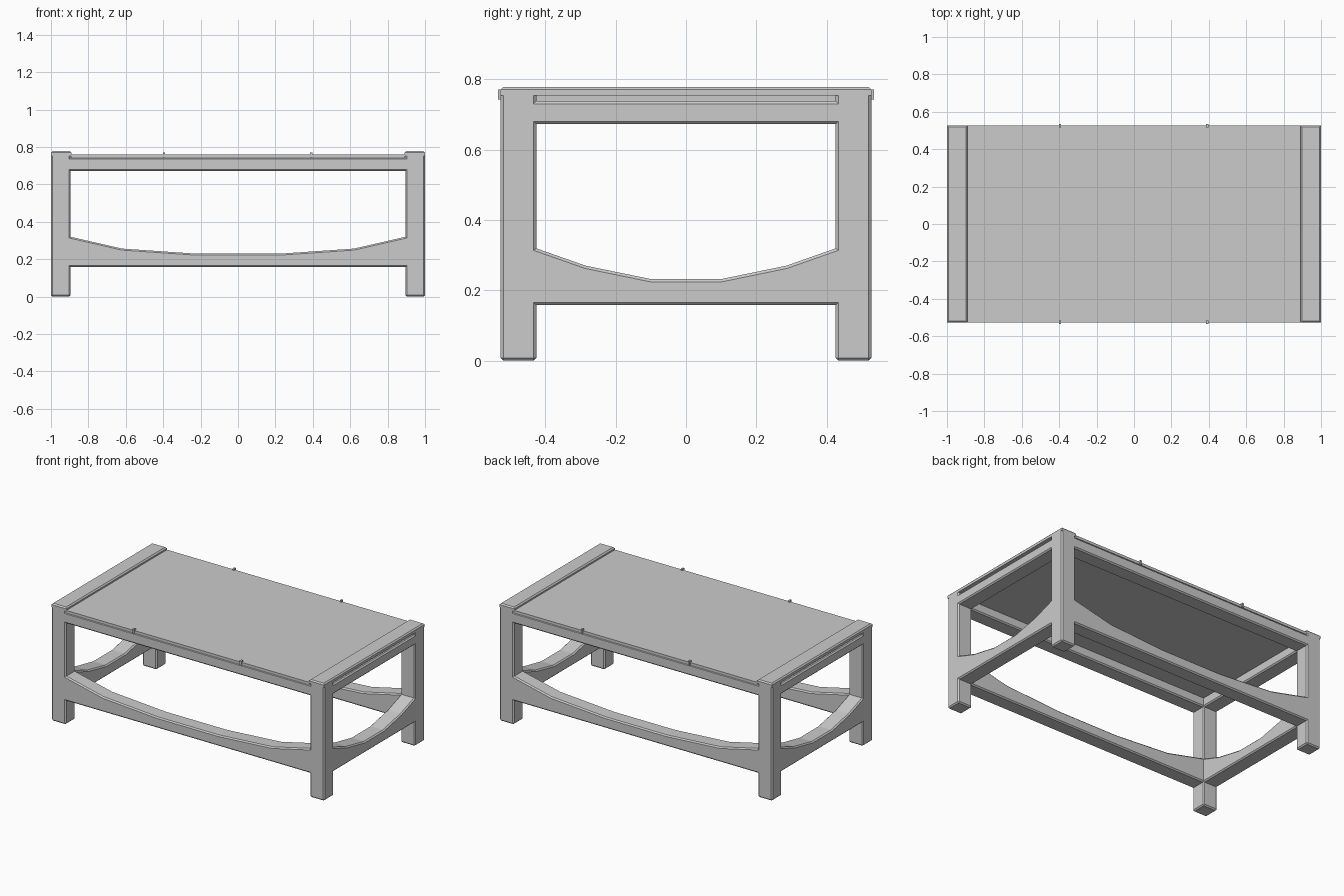
import bpy, bmesh

if "Cube" in bpy.data.objects:
    bpy.data.objects.remove(bpy.data.objects["Cube"])

BEV = 0.008
X0, X1 = 0.895, 1.0      # leg inner / outer in x
Y0, Y1 = 0.425, 0.527    # leg inner / outer in y


def prism(name, profile, axis, v0, v1, bevel_edge=None):
    """Extrude a (u, z) profile from v0 to v1; axis 'x' means u runs along x."""
    def place(u, v, z):
        return (u, v, z) if axis == 'x' else (v, u, z)
    bm = bmesh.new()
    rings = [[bm.verts.new(place(u, v, z)) for u, z in profile] for v in (v0, v1)]
    n = len(profile)
    for ring in rings:
        bm.faces.new(ring)
    for i in range(n):
        j = (i + 1) % n
        bm.faces.new((rings[0][i], rings[0][j], rings[1][j], rings[1][i]))
    bmesh.ops.recalc_face_normals(bm, faces=bm.faces)
    if bevel_edge:
        edges = [e for e in bm.edges if bevel_edge(e.verts[0].co, e.verts[1].co)]
        bmesh.ops.bevel(bm, geom=edges, offset=BEV, segments=1, profile=0.5, affect='EDGES')
    me = bpy.data.meshes.new(name)
    bm.to_mesh(me)
    bm.free()
    ob = bpy.data.objects.new(name, me)
    bpy.context.collection.objects.link(ob)
    return ob


def box(name, x0, x1, y0, y1, z0, z1, bevel_edge=None):
    return prism(name, [(x0, z0), (x1, z0), (x1, z1), (x0, z1)], 'x', y0, y1, bevel_edge)


def along_x(a, b):
    return abs(a.x - b.x) > 1e-4


def along_y(a, b):
    return abs(a.y - b.y) > 1e-4


def not_top(a, b):
    return min(a.z, b.z) < 0.5


def every(a, b):
    return True


def arch(half, points, base):
    """Profile with a flat base and a symmetric dished top edge."""
    right = [(half, base), *points]
    return right + [(-u, z) for u, z in reversed(right)]


# Rails run into the leg chamfers so the faces stay flush
RX, RY = X0 + BEV, Y0 + BEV
front_arch = arch(RX, [(RX, 0.322), (0.62, 0.257), (0.225, 0.23)], 0.158)
side_arch = arch(RY, [(RY, 0.322), (0.285, 0.27), (0.1, 0.232)], 0.158)

# Legs
for sx, side in ((-1, "left"), (1, "right")):
    for sy, end in ((-1, "front"), (1, "back")):
        box(f"{end}_{side}_leg", sx * X0, sx * X1, sy * Y0, sy * Y1, 0, 0.753, not_top)

# Long rails, front and back
for sy, end in ((-1, "front"), (1, "back")):
    prism(f"{end}_lower_rail", front_arch, 'x', sy * Y0, sy * Y1, along_x)
    box(f"{end}_upper_rail", -RX, RX, sy * Y0, sy * Y1, 0.672, 0.744, along_x)

# Short rails and raised end caps, left and right
for sx, side in ((-1, "left"), (1, "right")):
    prism(f"{side}_lower_rail", side_arch, 'y', sx * X0, sx * X1, along_y)
    box(f"{side}_upper_rail", sx * X0, sx * X1, -RY, RY, 0.672, 0.738, along_y)
    box(f"{side}_end_cap", sx * 0.89, sx * X1, -Y1, Y1, 0.753, 0.778,
        lambda a, b: min(a.z, b.z) > 0.77)

# Tabletop with a tongue showing at the bottom of the end slots
box("tabletop", -0.892, 0.892, -Y1, Y1, 0.742, 0.76)
box("tabletop_tongue", -0.975, 0.975, -0.43, 0.43, 0.73, 0.757)

# Small pegs along the long edges
for sy, end in ((-1, "front"), (1, "back")):
    for i, x in enumerate((-0.395, 0.392)):
        box(f"{end}_peg_{i + 1}", x - 0.006, x + 0.006, sy * 0.515, sy * 0.534, 0.742, 0.771)
